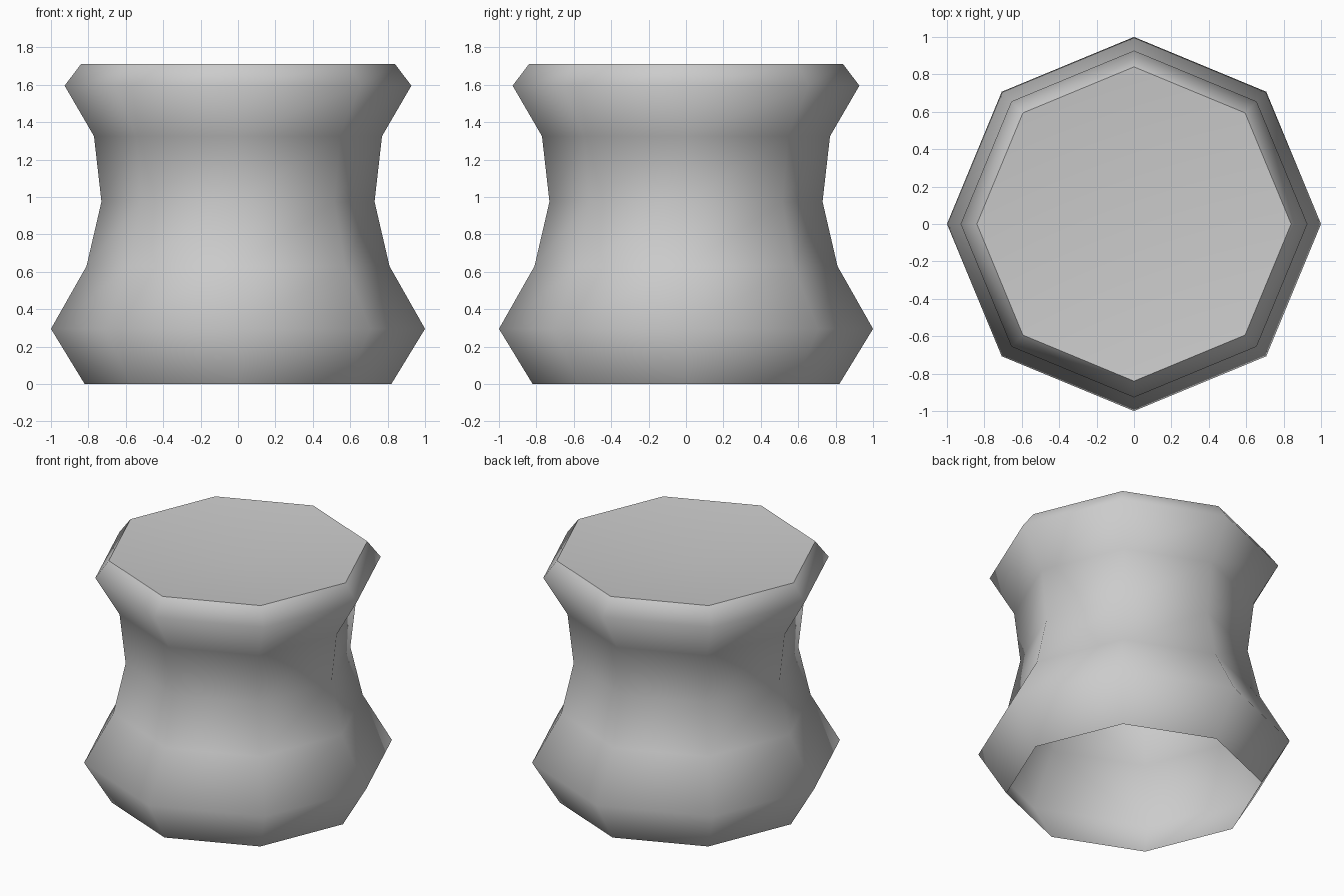
import bpy
import bmesh
from math import cos, sin, tau

cube = bpy.data.objects.get("Cube")
if cube:
    bpy.data.objects.remove(cube, do_unlink=True)

SIDES = 8
# (radius, height) from the open foot up to the rim
PROFILE = [(0.82, 0), (1, 0.295), (0.81, 0.63), (0.73, 0.975),
           (0.77, 1.325), (0.927, 1.595), (0.84, 1.71)]
DISH_DEPTH = 0.08

grey = bpy.data.materials.new("plain grey")
grey.use_nodes = True
colour = (0.6, 0.6, 0.6, 1)
grey.diffuse_color = colour
grey.node_tree.nodes["Principled BSDF"].inputs["Base Color"].default_value = colour

# Waisted eight-sided body
bm = bmesh.new()
rings = [[bm.verts.new((r * cos(tau * i / SIDES), r * sin(tau * i / SIDES), z))
          for i in range(SIDES)] for r, z in PROFILE]
for low, high in zip(rings, rings[1:]):
    for i in range(SIDES):
        j = (i + 1) % SIDES
        bm.faces.new((low[i], low[j], high[j], high[i])).smooth = True

# Shallow dished lid with a sharp border; the foot stays open
rim = rings[-1]
centre = bm.verts.new((0, 0, PROFILE[-1][1] - DISH_DEPTH))
for i in range(SIDES):
    a, b = rim[i], rim[(i + 1) % SIDES]
    bm.faces.new((a, b, centre)).smooth = True
    bm.edges.get((a, b)).smooth = False

mesh = bpy.data.meshes.new("waisted_body")
bm.to_mesh(mesh)
bm.free()
mesh.materials.append(grey)
body = bpy.data.objects.new("waisted_body", mesh)
bpy.context.collection.objects.link(body)
